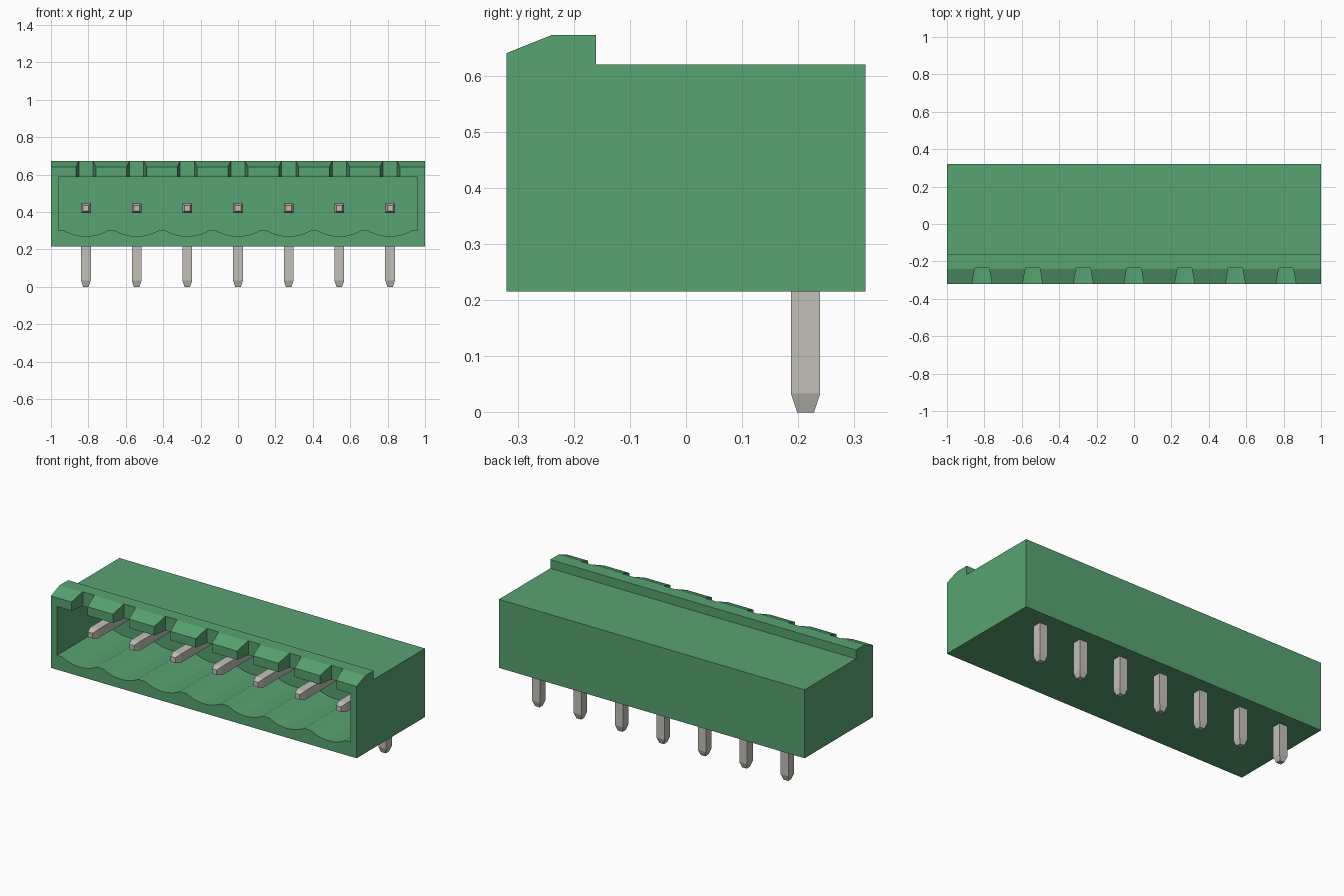
import bpy, bmesh, math

cube = bpy.data.objects.get("Cube")
if cube:
    bpy.data.objects.remove(cube, do_unlink=True)

PITCH = 0.271
PIN_X = [i * PITCH for i in range(-3, 4)]


def material(name, rgb, roughness=0.5):
    m = bpy.data.materials.new(name)
    m.use_nodes = True
    m.diffuse_color = (*rgb, 1)
    shader = m.node_tree.nodes["Principled BSDF"]
    shader.inputs["Base Color"].default_value = (*rgb, 1)
    shader.inputs["Roughness"].default_value = roughness
    return m


def make_object(name, bm, mat):
    bmesh.ops.recalc_face_normals(bm, faces=bm.faces)
    mesh = bpy.data.meshes.new(name)
    bm.to_mesh(mesh)
    bm.free()
    mesh.materials.append(mat)
    ob = bpy.data.objects.new(name, mesh)
    bpy.context.collection.objects.link(ob)
    return ob


def prism(bm, points, offset):
    """Extrude a closed outline of 3D points along an offset."""
    face = bm.faces.new([bm.verts.new(p) for p in points])
    ext = bmesh.ops.extrude_face_region(bm, geom=[face])["geom"]
    bmesh.ops.translate(bm, vec=offset,
                        verts=[v for v in ext if isinstance(v, bmesh.types.BMVert)])


def cut(target, cutter):
    cutter.hide_render = True
    mod = target.modifiers.new("Cut", 'BOOLEAN')
    mod.operation = 'DIFFERENCE'
    mod.solver = 'EXACT'
    mod.object = cutter
    bpy.context.view_layer.objects.active = target
    bpy.ops.object.modifier_apply(modifier=mod.name)
    bpy.data.objects.remove(cutter, do_unlink=True)


green = material("green plastic", (0.098, 0.365, 0.165))
metal = material("tinned metal", (0.54, 0.53, 0.47))

# Housing: side profile with a raised front lip, extruded along the width
profile = [(-0.32, 0.215), (0.32, 0.215), (0.32, 0.62), (-0.16, 0.62),
           (-0.16, 0.672), (-0.24, 0.672), (-0.32, 0.64)]
bm = bmesh.new()
prism(bm, [(-1, y, z) for y, z in profile], (2, 0, 0))
housing = make_object("housing", bm, green)

# Socket cavity: flat ceiling, floor with one shallow trough under each pin
HALF, SAG, FLOOR = 0.115, 0.03, 0.30
radius = (HALF ** 2 + SAG ** 2) / (2 * SAG)
sweep = math.asin(HALF / radius)
outline = [(0.96, 0.588), (-0.96, 0.588), (-0.96, FLOOR)]
for px in PIN_X:
    for k in range(13):
        a = sweep * (k / 6 - 1)
        outline.append((px + radius * math.sin(a),
                        FLOOR - SAG + radius * (1 - math.cos(a))))
outline.append((0.96, FLOOR))
bm = bmesh.new()
prism(bm, [(x, -0.4, z) for x, z in outline], (0, 0.535, 0))
cut(housing, make_object("cavity_cutter", bm, green))

# Tapered keying notches through the lip above each pin
bm = bmesh.new()
for px in PIN_X:
    prism(bm, [(px - 0.067, -0.4, 0.5), (px + 0.067, -0.4, 0.5),
               (px + 0.038, -0.235, 0.5), (px - 0.038, -0.235, 0.5)], (0, 0, 0.3))
cut(housing, make_object("notch_cutter", bm, green))

# Smooth troughs, crisp edges elsewhere
bpy.ops.object.select_all(action='DESELECT')
housing.select_set(True)
bpy.context.view_layer.objects.active = housing
bpy.ops.object.shade_smooth_by_angle(angle=math.radians(20))

# Bent square pins: solder leg, mitred corner, contact blade, tapered tips
LEG_Y, BLADE_Z, R, TIP = 0.213, 0.42, 0.026, 0.015
# each ring: centre y, centre z, half size, how the ring leans in y and z
RINGS = [(LEG_Y, 0.0, TIP, 1, 0), (LEG_Y, 0.033, R, 1, 0),
         (LEG_Y, BLADE_Z, R, 1, 1),
         (-0.185, BLADE_Z, R, 0, 1), (-0.22, BLADE_Z, TIP, 0, 1)]
for n, px in enumerate(PIN_X):
    bm = bmesh.new()
    rings = [[bm.verts.new((px + u * s, y + v * s * ly, z + v * s * lz))
              for u, v in ((-1, -1), (1, -1), (1, 1), (-1, 1))]
             for y, z, s, ly, lz in RINGS]
    for a, b in zip(rings, rings[1:]):
        for i in range(4):
            j = (i + 1) % 4
            bm.faces.new((a[i], a[j], b[j], b[i]))
    bm.faces.new(rings[0])
    bm.faces.new(rings[-1])
    make_object(f"pin_{n + 1}", bm, metal)
